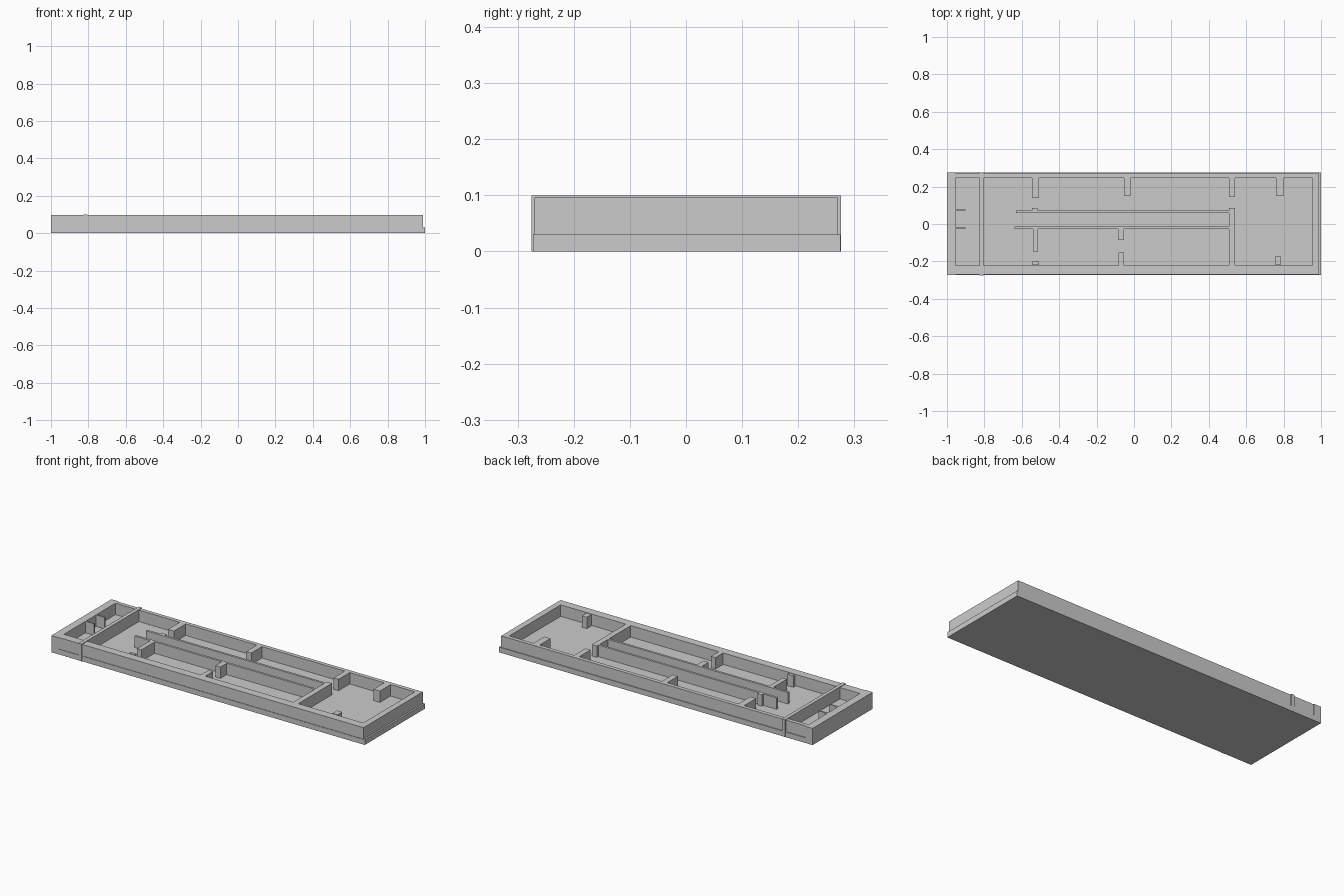
import bpy, bmesh

if "Cube" in bpy.data.objects:
    bpy.data.objects.remove(bpy.data.objects["Cube"])

FLOOR, TOP = 0.03, 0.096
SINK = FLOOR - 0.001


def box(name, x0, x1, y0, y1, z0=SINK, z1=TOP):
    bm = bmesh.new()
    bmesh.ops.create_cube(bm, size=1)
    for v in bm.verts:
        v.co.x = x1 if v.co.x > 0 else x0
        v.co.y = y1 if v.co.y > 0 else y0
        v.co.z = z1 if v.co.z > 0 else z0
    return finish(name, bm)


def finish(name, bm):
    me = bpy.data.meshes.new(name)
    bm.to_mesh(me)
    bm.free()
    ob = bpy.data.objects.new(name, me)
    bpy.context.collection.objects.link(ob)
    return ob


def ring(name, outer, inner, z0, z1):
    """Rectangular wall ring; each rectangle is x0, x1, y0, y1."""
    bm = bmesh.new()

    def loop(r, z):
        x0, x1, y0, y1 = r
        return [bm.verts.new((x, y, z)) for x, y in
                ((x0, y0), (x1, y0), (x1, y1), (x0, y1))]
    loops = [loop(outer, z0), loop(outer, z1), loop(inner, z1), loop(inner, z0)]
    for a, b in zip(loops, loops[1:] + loops[:1]):
        for i in range(4):
            j = (i + 1) % 4
            bm.faces.new((a[i], a[j], b[j], b[i]))
    bmesh.ops.recalc_face_normals(bm, faces=bm.faces)
    return finish(name, bm)


# Floor slab, slightly wider than the walls so it forms a ledge
box("base_slab", -1.0, 1.0, -0.273, 0.275, 0, FLOOR)

# Perimeter walls
ring("outer_walls", (-1.0, 0.99, -0.27, 0.27),
     (-0.955, 0.955, -0.222, 0.247), FLOOR, TOP)

# Raised cross wall near the left end, poking past both long sides
box("left_cross_wall", -0.826, -0.805, -0.275, 0.276, 0, 0.0995)

# Flush corner strips on the left end
box("back_corner_strip", -1.0, -0.955, 0.269, 0.275)
box("front_corner_strip", -1.0, -0.955, -0.273, -0.269)

# Stub walls growing from the back wall
for i, (x0, x1, y) in enumerate([(-0.545, -0.507, 0.14), (-0.053, -0.02, 0.15),
                                 (0.508, 0.54, 0.145), (0.76, 0.80, 0.15)]):
    box(f"back_stub_{i + 1}", x0, x1, y, 0.248)

# Two long corridor walls and the cross wall closing them
box("corridor_wall_back", -0.63, 0.51, 0.060, 0.073)
box("corridor_wall_front", -0.64, 0.51, -0.027, -0.014)
box("right_cross_wall", 0.508, 0.54, -0.223, 0.086)

# Short stubs on the corridor walls
box("corridor_stub_back", -0.545, -0.517, 0.072, 0.086)
box("corridor_stub_left", -0.54, -0.513, -0.147, -0.026)
box("corridor_stub_middle", -0.085, -0.053, -0.085, -0.026)

# Front wall stub and small pillars
box("front_stub", -0.082, -0.053, -0.223, -0.152)
box("front_pillar_left", -0.545, -0.507, -0.217, -0.2)
box("front_pillar_right", 0.755, 0.787, -0.217, -0.175)

# Thin fins in the left end bay
for name, y in (("end_fin_back", 0.074), ("end_fin_front", -0.022)):
    box(name, -0.956, -0.90, y - 0.004, y + 0.004)
